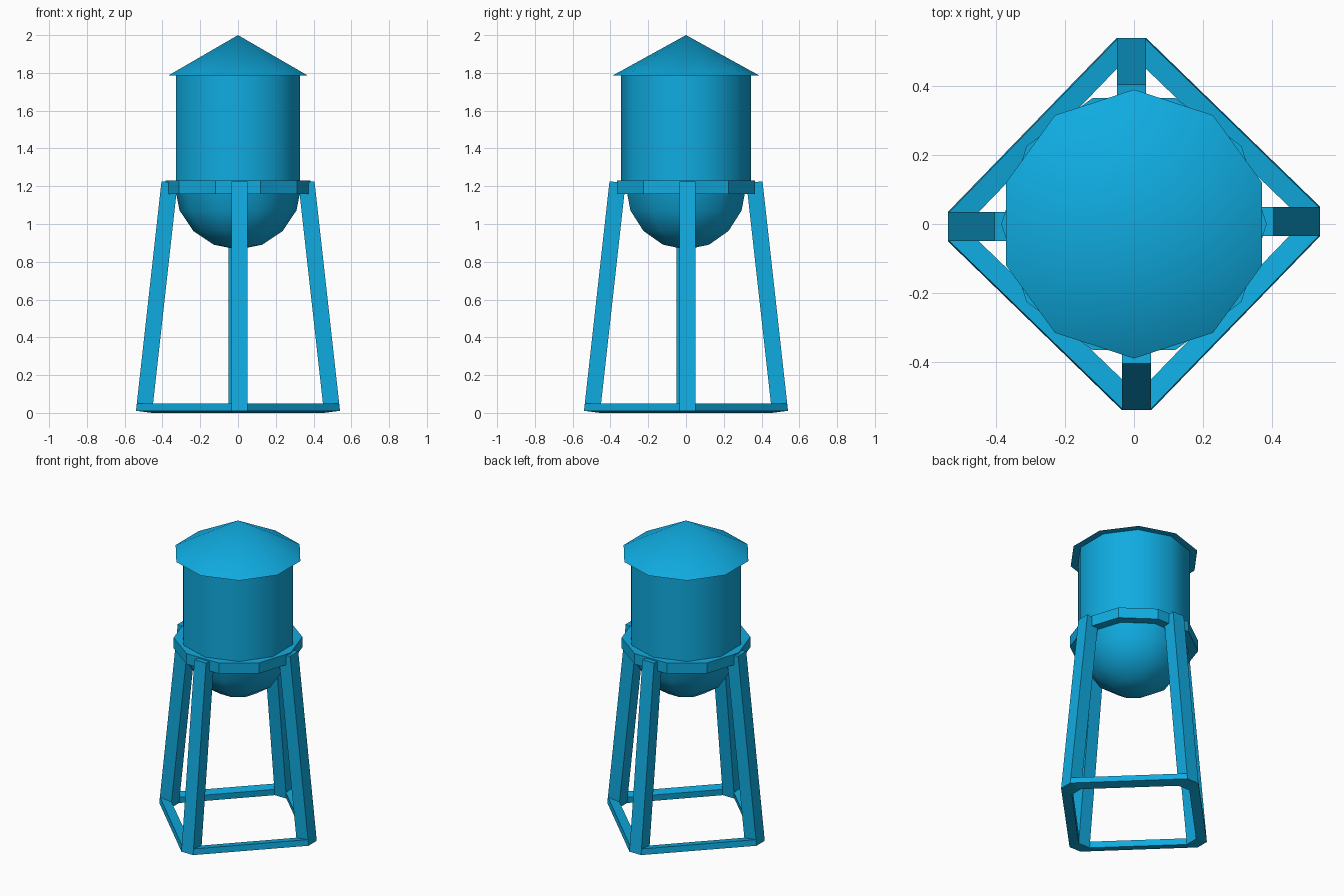
import bpy, bmesh, math
from mathutils import Matrix, Vector

if "Cube" in bpy.data.objects:
    bpy.data.objects.remove(bpy.data.objects["Cube"], do_unlink=True)

paint = bpy.data.materials.new("blue_paint")
paint.use_nodes = True
paint.diffuse_color = (0.005, 0.41, 0.75, 1)
paint.node_tree.nodes["Principled BSDF"].inputs["Base Color"].default_value = paint.diffuse_color

SIDES = 10


def finish(name, bm, smooth=False):
    bmesh.ops.recalc_face_normals(bm, faces=bm.faces)
    mesh = bpy.data.meshes.new(name)
    bm.to_mesh(mesh)
    bm.free()
    mesh.materials.append(paint)
    obj = bpy.data.objects.new(name, mesh)
    bpy.context.collection.objects.link(obj)
    if smooth:
        bpy.ops.object.select_all(action='DESELECT')
        obj.select_set(True)
        bpy.context.view_layer.objects.active = obj
        bpy.ops.object.shade_smooth_by_angle(angle=math.radians(45))
    return obj


def lathe(name, profile, start, smooth=True):
    """Turn (radius, z) points about z; zero radius makes a tip, open ends are capped."""
    bm = bmesh.new()
    rings = []
    for r, z in profile:
        if r == 0:
            rings.append([bm.verts.new((0, 0, z))] * SIDES)
        else:
            angles = [start + math.tau * i / SIDES for i in range(SIDES)]
            rings.append([bm.verts.new((r * math.cos(a), r * math.sin(a), z)) for a in angles])
    for low, high in zip(rings, rings[1:]):
        for i in range(SIDES):
            j = (i + 1) % SIDES
            bm.faces.new(dict.fromkeys((low[i], low[j], high[j], high[i])))
    for ring, point in ((rings[0], profile[0]), (rings[-1], profile[-1])):
        if point[0] > 0:
            bm.faces.new(ring)
    return finish(name, bm, smooth)


def beam(name, end_a, end_b, turn):
    """Straight bar between two four-cornered ends, turned about z."""
    bm = bmesh.new()
    spin = Matrix.Rotation(turn, 3, 'Z')
    a, b = ([bm.verts.new(spin @ Vector(p)) for p in end] for end in (end_a, end_b))
    bm.faces.new(a)
    bm.faces.new(b)
    for i in range(4):
        j = (i + 1) % 4
        bm.faces.new((a[i], a[j], b[j], b[i]))
    return finish(name, bm)


# Tank body, roof, rounded bottom and support ring
lathe("tank_body", [(0.345, 1.2), (0.345, 1.79)], math.pi / 2)
lathe("tank_roof", [(0.39, 1.785), (0, 2.0)], math.pi / 2)
bowl = [(0.335 * math.cos(t), 1.2 - 0.335 * math.sin(t))
        for t in (math.pi / 8 * i for i in range(4))]
lathe("tank_bowl", bowl + [(0, 0.865)], 0)
lathe("support_ring", [(0.385, 1.16), (0.385, 1.23)], 0, smooth=False)


def leg_end(inner, outer, z_inner, z_outer):
    return [(inner, -0.035, z_inner), (outer, -0.035, z_outer),
            (outer, 0.05, z_outer), (inner, 0.05, z_inner)]


# Four sloping legs joined by low braces
for k, side in enumerate(("left", "back", "right", "front")):
    turn = k * math.pi / 2
    beam(side + "_leg", leg_end(0.455, 0.54, 0, 0.011),
         leg_end(0.32, 0.405, 1.217, 1.226), turn)
    beam(side + "_brace",
         [(0.455, 0.05, 0), (0.54, 0.05, 0.011), (0.535, 0.05, 0.05), (0.45, 0.05, 0.04)],
         [(0.035, 0.455, 0), (0.035, 0.54, 0.011), (0.035, 0.535, 0.05), (0.035, 0.45, 0.04)],
         turn)
